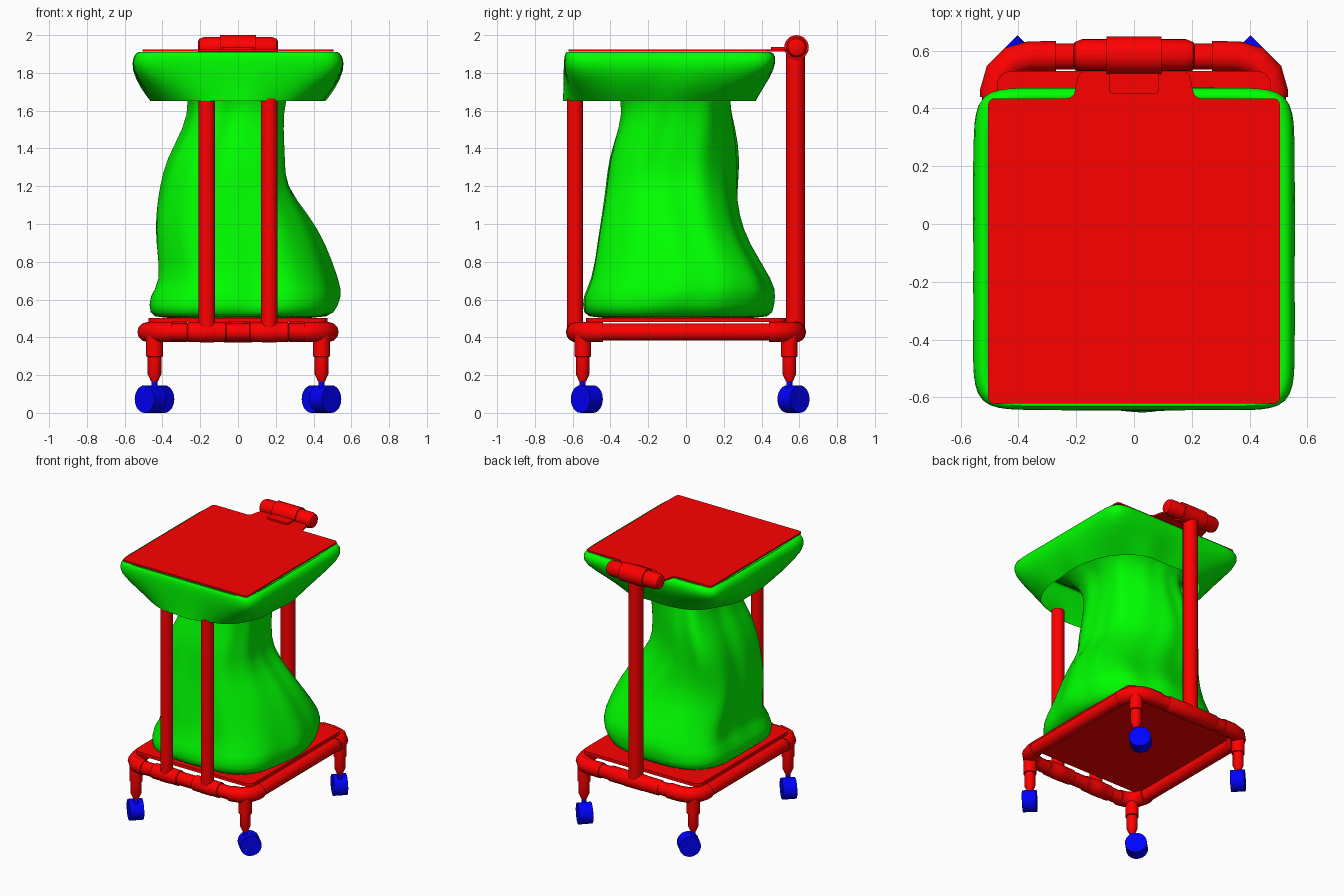
import bpy, bmesh, math
from mathutils import Vector

if "Cube" in bpy.data.objects:
    bpy.data.objects.remove(bpy.data.objects["Cube"])


def material(name, rgb):
    m = bpy.data.materials.new(name)
    m.diffuse_color = (*rgb, 1)
    m.use_nodes = True
    m.node_tree.nodes["Principled BSDF"].inputs["Base Color"].default_value = m.diffuse_color
    return m


RED = material("frame_red", (1, 0, 0))
GREEN = material("bag_green", (0, 1, 0))
BLUE = material("caster_blue", (0, 0, 1))


def finish(name, bm, mat, angle=35):
    bmesh.ops.recalc_face_normals(bm, faces=bm.faces)
    me = bpy.data.meshes.new(name)
    bm.to_mesh(me)
    bm.free()
    me.materials.append(mat)
    me.shade_smooth()
    me.set_sharp_from_angle(angle=math.radians(angle))
    ob = bpy.data.objects.new(name, me)
    bpy.context.collection.objects.link(ob)
    return ob


def loft(bm, rings, cap_start=True, cap_end=True):
    loops = [[bm.verts.new(p) for p in r] for r in rings]
    n = len(loops[0])
    for a, b in zip(loops, loops[1:]):
        for i in range(n):
            bm.faces.new((a[i], a[(i + 1) % n], b[(i + 1) % n], b[i]))
    if cap_start:
        bm.faces.new(loops[0][::-1])
    if cap_end:
        bm.faces.new(loops[-1])


def lathe(name, origin, axis, profile, mat=RED, seg=24):
    """Round part: profile of (distance along axis, radius)."""
    q = Vector((0, 0, 1)).rotation_difference(Vector(axis).normalized())
    bm = bmesh.new()
    loft(bm, [[Vector(origin) + q @ Vector((r * math.cos(2 * math.pi * i / seg),
                                            r * math.sin(2 * math.pi * i / seg), t))
               for i in range(seg)] for t, r in profile])
    return finish(name, bm, mat)


def plate(name, outline, z0, z1, bevel):
    bm = bmesh.new()
    loft(bm, [[(x, y, z) for x, y in outline] for z in (z0, z1)])
    edges = [e for e in bm.edges if abs(e.verts[0].co.z - e.verts[1].co.z) > 1e-4]
    bmesh.ops.bevel(bm, geom=edges, offset=bevel, segments=4, affect='EDGES', profile=0.5)
    return finish(name, bm, RED)


def tube(name, pts, radius, cyclic=False):
    cu = bpy.data.curves.new(name, 'CURVE')
    cu.dimensions = '3D'
    cu.bevel_depth = radius
    cu.bevel_resolution = 4
    cu.use_fill_caps = True
    sp = cu.splines.new('POLY')
    sp.points.add(len(pts) - 1)
    for p, co in zip(sp.points, pts):
        p.co = (*co, 1)
    sp.use_cyclic_u = cyclic
    cu.materials.append(RED)
    ob = bpy.data.objects.new(name, cu)
    bpy.context.collection.objects.link(ob)


# base frame: straight core rails, thicker elbows at the corners
FX, FY, FZ, FR = 0.48, 0.58, 0.428, 0.12


def corner(sx, sy):
    return [(sx * (FX - FR + FR * math.cos(a)), sy * (FY - FR + FR * math.sin(a)), FZ)
            for a in [math.pi / 2 * i / 3 for i in range(4)]]


tube("base_rail", corner(1, 1) + corner(-1, 1)[::-1] + corner(-1, -1) + corner(1, -1)[::-1],
     0.046, True)
for sx in (-1, 1):
    for sy in (-1, 1):
        end_x = 0.27 if sy > 0 else 0.35
        tube("base_elbow", [(sx * FX, sy * 0.44, FZ)] + corner(sx, sy)
             + [(sx * end_x, sy * FY, FZ)], 0.053)
        # leg sockets, caster stems and wheels trailing to one side
        lx, ly = sx * 0.442, sy * 0.547
        lathe("leg", (lx, ly, 0), (0, 0, 1), [(0.165, 0.018), (0.205, 0.036), (0.296, 0.036),
              (0.298, 0.044), (0.42, 0.044)])
        lathe("caster_stem", (lx, ly, 0), (0, 0, 1), [(0.09, 0.016), (0.19, 0.016)], BLUE, 12)
        d = Vector((sx, sy, 0)).normalized()
        c = Vector((lx - sx * sy * 0.02, ly + 0.022, 0.073))
        lathe("caster_wheel", c - d * 0.047, d, [(0, 0.073), (0.094, 0.073)], BLUE)

# pole tees and poles
TEE = [(-0.105, 0.047), (-0.1, 0.053), (-0.04, 0.053), (-0.035, 0.055),
       (0.035, 0.055), (0.04, 0.053), (0.1, 0.053), (0.105, 0.047)]
for x in (-0.165, 0.165):
    lathe("front_pole_tee", (x, -FY, FZ), (1, 0, 0), TEE)
    lathe("front_pole", (x, -0.588, 0), (0, 0, 1), [(FZ, 0.043), (1.665, 0.043)])
lathe("back_pole_tee", (0, FY, FZ), (1, 0, 0), [(t * 1.95, r) for t, r in TEE])
lathe("back_pole", (0, FY, 0), (0, 0, 1), [(FZ, 0.05), (1.93, 0.05)])

# lid hinge on the back pole
lathe("hinge_bar", (0, 0.585, 1.935), (1, 0, 0), [(-0.212, 0.03), (-0.205, 0.045),
      (-0.18, 0.055), (0.18, 0.055), (0.205, 0.045), (0.212, 0.03)])
lathe("hinge_collar", (0, 0.585, 1.935), (1, 0, 0), [(-0.095, 0.065), (0.095, 0.065)])
plate("hinge_leaf", [(-0.085, 0.45), (0.085, 0.45), (0.085, 0.56), (-0.085, 0.56)],
      1.915, 1.937, 0.015)

# base plate and lid
plate("base_plate", [(-0.475, -0.53), (0.475, -0.53), (0.475, 0.53), (-0.475, 0.53)],
      0.48, 0.503, 0.05)
plate("lid", [(-0.505, -0.622), (0.505, -0.622), (0.505, 0.435), (0.21, 0.435), (0.19, 0.53),
              (-0.19, 0.53), (-0.21, 0.435), (-0.505, 0.435)], 1.914, 1.925, 0.022)


# bag: sagging body, flared liner, and the cuff folded over the rim
def section(z, x0, x1, y0, y1, fr_x, br_y, n, n_br, fold, phase):
    pts = []
    for i in range(80):
        a = 2 * math.pi * i / 80
        c, s = math.cos(a), math.sin(a)
        m = n_br if c > 0 and s > 0 else n
        k = (abs(c) ** m + abs(s) ** m) ** (-1 / m)
        k *= 1 + fold * (math.sin(7 * a + phase) + 0.6 * math.sin(12 * a - 2 * phase))
        fx, fy = (k * c + 1) / 2, (k * s + 1) / 2
        right = fr_x + (x1 - fr_x) * fy
        back = y1 + (br_y - y1) * fx
        pts.append((x0 + (right - x0) * fx, y0 + (back - y0) * fy))
    xs, ys = [p[0] for p in pts], [p[1] for p in pts]
    fit = lambda v, vs, lo, hi: lo + (hi - lo) * (v - min(vs)) / (max(vs) - min(vs))
    return [(fit(x, xs, x0, x1), fit(y, ys, y0, y1), z) for x, y in pts]


# z, x min, x max, y min, y max, front-right x, back-right y
BODY = [(0.497, -0.43, 0.44, -0.50, 0.42, 0.42, 0.42),
        (0.52, -0.468, 0.51, -0.545, 0.46, 0.45, 0.455),
        (0.62, -0.475, 0.552, -0.55, 0.475, 0.45, 0.468),
        (0.69, -0.405, 0.54, -0.50, 0.467, 0.40, 0.462),
        (0.90, -0.437, 0.465, -0.47, 0.33, 0.30, 0.31),
        (1.05, -0.435, 0.375, -0.445, 0.28, 0.26, 0.22),
        (1.20, -0.415, 0.25, -0.425, 0.275, 0.245, 0.13),
        (1.35, -0.378, 0.25, -0.41, 0.287, 0.25, 0.11),
        (1.50, -0.29, 0.24, -0.355, 0.265, 0.24, 0.13),
        (1.66, -0.25, 0.245, -0.33, 0.225, 0.23, 0.15)]
# z, half width, y min, y max, squareness, fold depth
CUFF = [(1.76, 0.32, -0.41, 0.26, 3, 0.01), (1.85, 0.44, -0.54, 0.37, 5, 0),
        (1.905, 0.50, -0.61, 0.42, 12, 0), (1.918, 0.525, -0.632, 0.447, 15, 0),
        (1.89, 0.555, -0.645, 0.478, 15, 0), (1.82, 0.565, -0.648, 0.47, 12, 0.003),
        (1.72, 0.518, -0.648, 0.41, 4, 0.01), (1.652, 0.465, -0.653, 0.37, 2.7, 0.012)]
rings = [section(*r, 3.6, 2.1 if r[0] < 1.1 else 3, 0.004 if r[0] < 0.6 else 0.018,
                 1 + 1.6 * r[0]) for r in BODY]
rings += [section(z, -h, h, y0, y1, h, y1, n, n, f, 3 + 2 * z) for z, h, y0, y1, n, f in CUFF]
bm = bmesh.new()
loft(bm, rings, True, False)
bag = finish("bag", bm, GREEN, 80)
sub = bag.modifiers.new("smooth", 'SUBSURF')
sub.levels = sub.render_levels = 1
